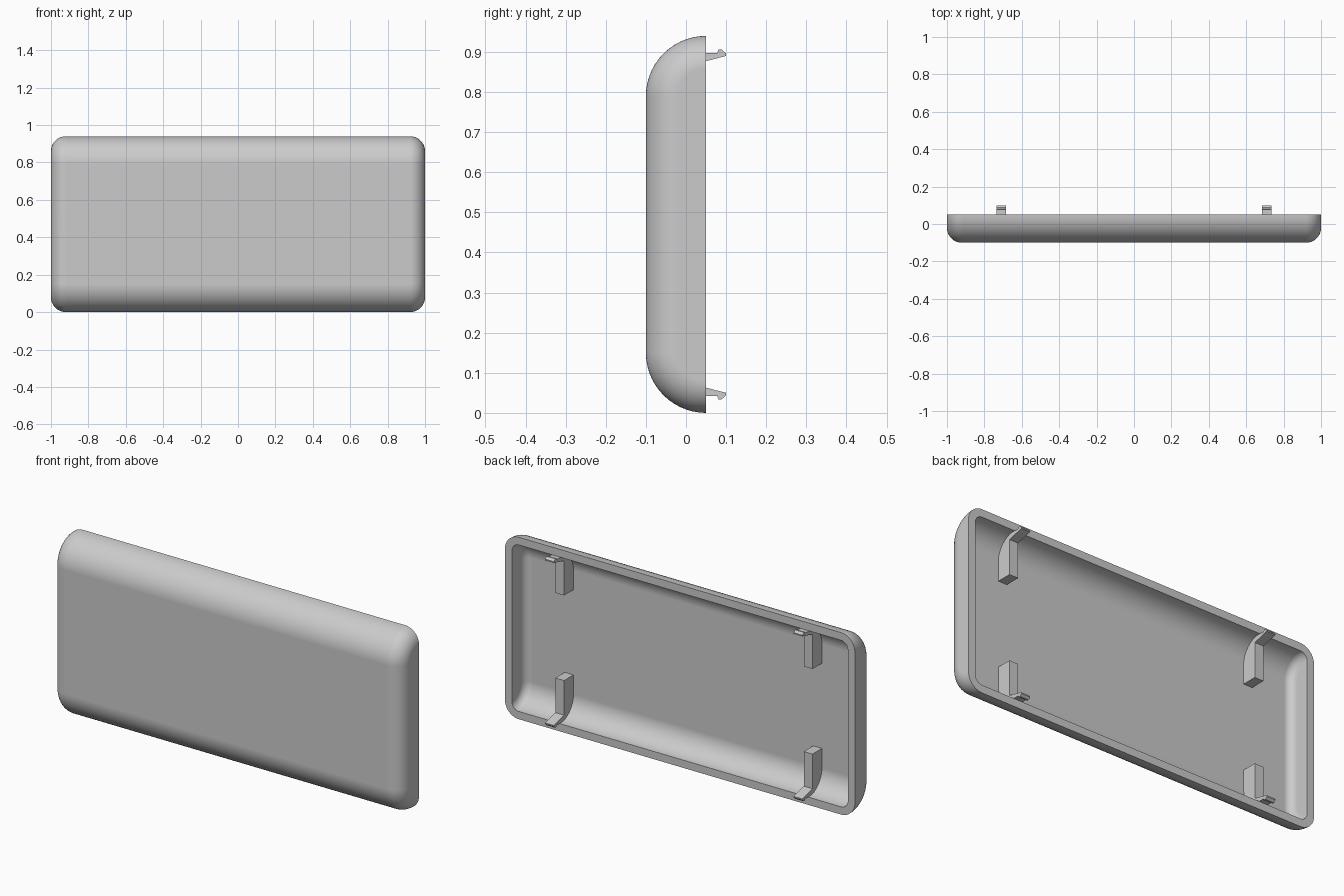
import bpy, bmesh, math

if "Cube" in bpy.data.objects:
    bpy.data.objects.remove(bpy.data.objects["Cube"])

grey = bpy.data.materials.new("plain_grey")
grey.diffuse_color = (0.6, 0.6, 0.6, 1)
grey.use_nodes = True
grey.node_tree.nodes["Principled BSDF"].inputs["Base Color"].default_value = grey.diffuse_color
BACK, HEIGHT, STEPS = 0.05, 0.94, 14


def finish(name, bm, smooth):
    bmesh.ops.recalc_face_normals(bm, faces=bm.faces)
    me = bpy.data.meshes.new(name)
    bm.to_mesh(me)
    bm.free()
    me.materials.append(grey)
    ob = bpy.data.objects.new(name, me)
    bpy.context.collection.objects.link(ob)
    bpy.ops.object.select_all(action='DESELECT')
    ob.select_set(True)
    bpy.context.view_layer.objects.active = ob
    if smooth:
        bpy.ops.object.shade_smooth_by_angle(angle=math.radians(30))
        ob.modifiers.new("even_shading", 'WEIGHTED_NORMAL').keep_sharp = True
    return ob


def d_profile(inset):
    """D-shaped side section (y, z), offset inwards by inset."""
    r = 0.15 - inset
    angles = [math.pi / 2 * i / STEPS for i in range(STEPS + 1)]
    low = [(BACK - r * math.sin(a), 0.15 - r * math.cos(a)) for a in angles]
    return low + [(y, HEIGHT - z) for y, z in reversed(low)]


def skin(bm, wall):
    """Sections along x with rounded ends; returns the border loop at the back."""
    r = 0.08 - wall
    right = [(0.92 + r * math.sin(a), wall + r * (1 - math.cos(a)))
             for a in (math.pi / 2 * i / STEPS for i in range(STEPS + 1))]
    stations = [(-x, d) for x, d in reversed(right)] + right
    rows = [[bm.verts.new((x, y, z)) for y, z in d_profile(d)] for x, d in stations]
    for a, b in zip(rows, rows[1:]):
        for i in range(len(a) - 1):
            bm.faces.new((a[i], a[i + 1], b[i + 1], b[i]))
    bm.faces.new(rows[0])
    bm.faces.new(rows[-1])
    return [r[0] for r in rows] + [r[-1] for r in reversed(rows)]


# Hollow cover: outer skin, inner skin and the flat rim between them
bm = bmesh.new()
outer, inner = skin(bm, 0.0), skin(bm, 0.04)
for i in range(len(outer)):
    j = (i + 1) % len(outer)
    bm.faces.new((outer[i], outer[j], inner[j], inner[i]))
finish("cover_shell", bm, True)

# Snap clips: rib inside the cover with a hooked tongue out of the back
clip = [(-0.08, 0.25), (0.017, 0.25), (0.017, 0.071), (0.05, 0.063), (0.10, 0.050),
        (0.10, 0.044), (0.089, 0.034), (0.081, 0.034), (0.078, 0.042), (0.03, 0.042)]
clip += [(BACK - 0.13 * math.sin(math.radians(a)), 0.15 - 0.13 * math.cos(math.radians(a)))
         for a in range(18, 91, 12)]
for side, x in (("left", -0.71), ("right", 0.71)):
    for level in ("lower", "upper"):
        bm = bmesh.new()
        verts = [bm.verts.new((x - 0.025, y, z if level == "lower" else HEIGHT - z))
                 for y, z in clip]
        face = bm.faces.new(verts)
        ext = bmesh.ops.extrude_face_region(bm, geom=[face])
        moved = [g for g in ext["geom"] if isinstance(g, bmesh.types.BMVert)]
        bmesh.ops.translate(bm, verts=moved, vec=(0.05, 0, 0))
        finish(f"{side}_{level}_clip", bm, False)
